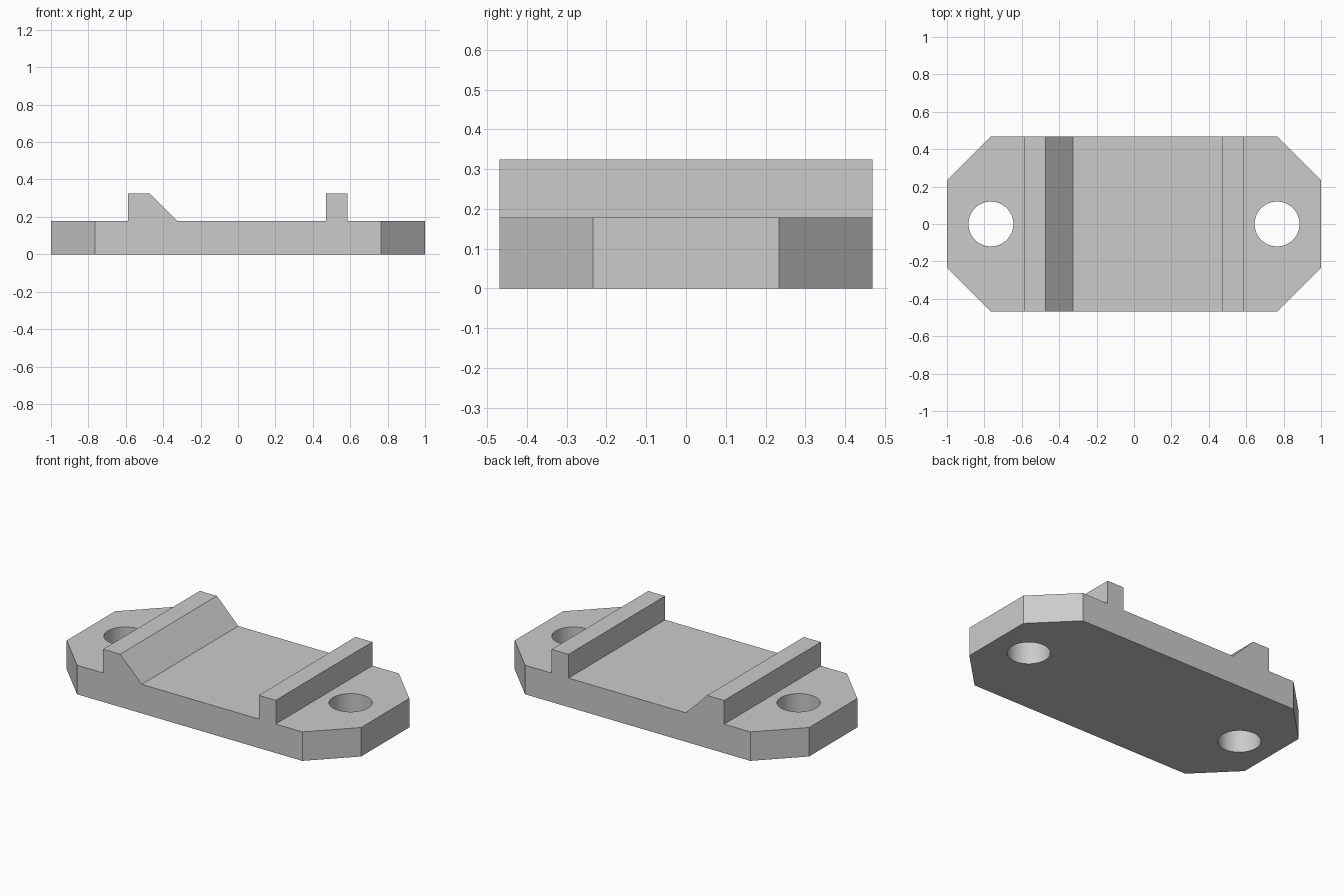
import bpy
import bmesh
import math

if "Cube" in bpy.data.objects:
    bpy.data.objects.remove(bpy.data.objects["Cube"], do_unlink=True)

HALF_DEPTH = 0.469
CHAMFER = 0.235
PLATE_TOP = 0.178
RAIL_TOP = 0.324
HOLE_X = 0.765
HOLE_RADIUS = 0.12

grey = bpy.data.materials.new("plain_grey")
grey.use_nodes = True
colour = (0.6, 0.6, 0.6, 1)
grey.diffuse_color = colour
grey.node_tree.nodes["Principled BSDF"].inputs["Base Color"].default_value = colour

# Front outline: plate with a square rail on the left and a sloped rail on the right
profile = [
    (-1, 0), (1, 0), (1, PLATE_TOP),
    (0.585, PLATE_TOP), (0.585, RAIL_TOP), (0.47, RAIL_TOP), (0.47, PLATE_TOP),
    (-0.326, PLATE_TOP), (-0.472, RAIL_TOP), (-0.588, RAIL_TOP),
    (-0.588, PLATE_TOP), (-1, PLATE_TOP),
]
bm = bmesh.new()
face = bm.faces.new([bm.verts.new((x, -HALF_DEPTH, z)) for x, z in profile])
back = bmesh.ops.extrude_face_region(bm, geom=[face])["geom"]
for v in back:
    if isinstance(v, bmesh.types.BMVert):
        v.co.y = HALF_DEPTH

# Chamfer the four upright end corners
corners = [e for e in bm.edges
           if all(abs(v.co.x) > 0.99 for v in e.verts)
           and abs(e.verts[0].co.z - e.verts[1].co.z) > 0.1]
bmesh.ops.bevel(bm, geom=corners, offset=CHAMFER, offset_type='OFFSET',
                segments=1, affect='EDGES')
bmesh.ops.recalc_face_normals(bm, faces=bm.faces[:])
mesh = bpy.data.meshes.new("mounting_plate")
bm.to_mesh(mesh)
bm.free()
mesh.materials.append(grey)
plate = bpy.data.objects.new("mounting_plate", mesh)
bpy.context.collection.objects.link(plate)


# Bolt holes at both ends
def drill_hole(x):
    bpy.ops.mesh.primitive_cylinder_add(vertices=64, radius=HOLE_RADIUS, depth=1,
                                        location=(x, 0, 0))
    cutter = bpy.context.object
    cutter.name = "hole_cutter"
    cutter.hide_render = True
    cutter.data.materials.append(grey)
    cut = plate.modifiers.new("bolt_hole", 'BOOLEAN')
    cut.operation = 'DIFFERENCE'
    cut.solver = 'EXACT'
    cut.object = cutter
    bpy.context.view_layer.objects.active = plate
    bpy.ops.object.modifier_apply(modifier=cut.name)
    bpy.data.objects.remove(cutter, do_unlink=True)


for side in (-1, 1):
    drill_hole(side * HOLE_X)

# Smooth hole walls, crisp edges elsewhere
bpy.ops.object.select_all(action='DESELECT')
plate.select_set(True)
bpy.context.view_layer.objects.active = plate
bpy.ops.object.shade_smooth_by_angle(angle=math.radians(30))
